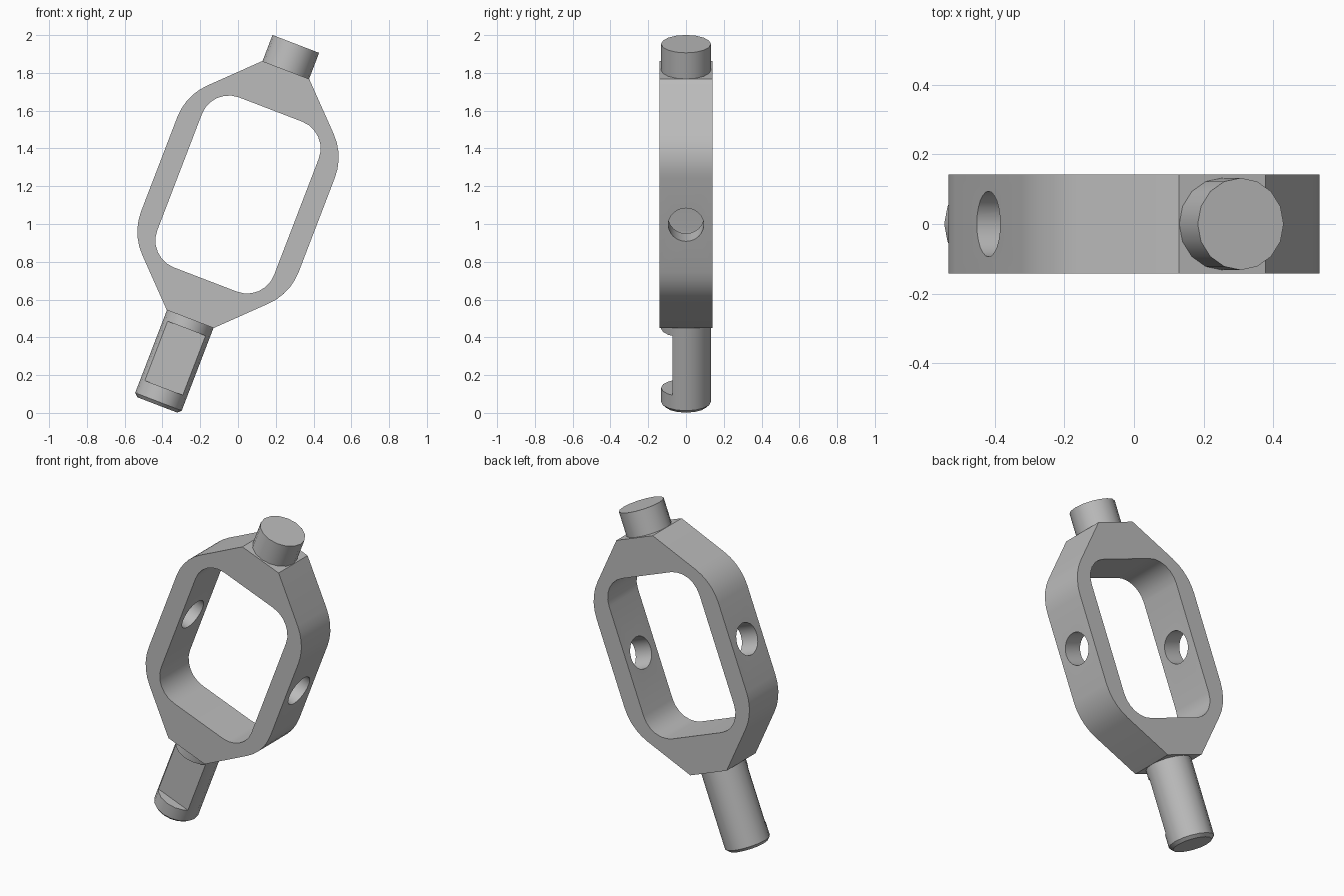
import bpy
import bmesh
import math
from mathutils import Matrix, Vector

TILT = math.radians(21)
CENTRE = (0, 0, 1.156)
DEPTH = 0.1415      # half thickness of the frame
SHAFT_R = 0.132

cube = bpy.data.objects.get("Cube")
if cube:
    bpy.data.objects.remove(cube, do_unlink=True)

grey = bpy.data.materials.new("steel_grey")
grey.use_nodes = True
colour = (0.5, 0.5, 0.5, 1)
grey.diffuse_color = colour
grey.node_tree.nodes["Principled BSDF"].inputs["Base Color"].default_value = colour


def make_object(name, bm):
    bmesh.ops.recalc_face_normals(bm, faces=bm.faces)
    mesh = bpy.data.meshes.new(name)
    bm.to_mesh(mesh)
    bm.free()
    mesh.materials.append(grey)
    obj = bpy.data.objects.new(name, mesh)
    bpy.context.collection.objects.link(obj)
    return obj


def fillet(corners, steps):
    """Round each (x, z, radius) corner of a closed polygon."""
    points = []
    for i, (x, z, r) in enumerate(corners):
        p = Vector((x, z))
        if r == 0:
            points.append(p)
            continue
        before = (Vector(corners[i - 1][:2]) - p).normalized()
        after = (Vector(corners[(i + 1) % len(corners)][:2]) - p).normalized()
        half = before.angle(after) / 2
        centre = p + (before + after).normalized() * (r / math.sin(half))
        start = p + before * (r / math.tan(half)) - centre
        end = p + after * (r / math.tan(half)) - centre
        sweep = math.pi - 2 * half
        for k in range(steps + 1):
            t = k / steps
            points.append(centre + (start * math.sin((1 - t) * sweep)
                                    + end * math.sin(t * sweep)) / math.sin(sweep))
    return points


def prism(name, points, depth):
    bm = bmesh.new()
    face = bm.faces.new([bm.verts.new((p.x, -depth, p.y)) for p in points])
    extruded = bmesh.ops.extrude_face_region(bm, geom=[face], use_keep_orig=True)
    verts = [v for v in extruded["geom"] if isinstance(v, bmesh.types.BMVert)]
    bmesh.ops.translate(bm, verts=verts, vec=(0, 2 * depth, 0))
    return make_object(name, bm)


def cylinder(name, radius, low, high, sides=16, axis="Z", chamfer=0.0):
    """Cylinder along an axis, with an optional chamfer at its low end."""
    bm = bmesh.new()
    spin = Matrix.Rotation(math.pi / 2, 4, "Y") if axis == "X" else Matrix()
    place = spin @ Matrix.Translation((0, 0, (low + high) / 2))
    bmesh.ops.create_cone(bm, cap_ends=True, segments=sides, radius1=radius,
                          radius2=radius, depth=high - low, matrix=place)
    if chamfer:
        rim = [e for e in bm.edges if all(v.co.z < low + 0.001 for v in e.verts)]
        bmesh.ops.bevel(bm, geom=rim, offset=chamfer, segments=1, affect="EDGES")
    return make_object(name, bm)


def box(name, low, high):
    bm = bmesh.new()
    low, high = Vector(low), Vector(high)
    place = Matrix.Translation((low + high) / 2) @ Matrix.Diagonal((*(high - low), 1))
    bmesh.ops.create_cube(bm, size=1, matrix=place)
    return make_object(name, bm)


def cut(obj, cutter):
    bpy.context.view_layer.objects.active = obj
    mod = obj.modifiers.new("cut", "BOOLEAN")
    mod.operation = "DIFFERENCE"
    mod.solver = "EXACT"
    mod.object = cutter
    bpy.ops.object.modifier_apply(modifier=mod.name)
    bpy.data.objects.remove(cutter, do_unlink=True)


# Open frame: chamfered outline, rounded window, cross hole through both sides
top, flat, side, blend = 0.706, 0.133, 0.447, 0.3
shoulder = top + flat - side
outline = [(flat, top, 0), (side, shoulder, blend),
           (side, -shoulder, blend), (flat, -top, 0)]
outline += [(-x, z, r) for x, z, r in reversed(outline)]
frame = prism("frame", fillet(outline, 5), DEPTH)
wx, wz, wr = 0.331, 0.482, 0.152
window = [(wx, wz, wr), (wx, -wz, wr), (-wx, -wz, wr), (-wx, wz, wr)]
cut(frame, prism("window_cutter", fillet(window, 6), DEPTH * 2))
cut(frame, cylinder("hole_cutter", 0.094, -0.7, 0.7, sides=24, axis="X"))

# Short boss on top
boss = cylinder("top_boss", SHAFT_R, top, 0.854)

# Long shaft below, with a flat notch on the front
shaft = cylinder("lower_shaft", SHAFT_R, -1.193, -top, chamfer=0.018)
cut(shaft, box("notch_cutter", (-0.3, -0.3, -1.096), (0.3, -0.072, -0.76)))

# Lean the whole part and shade it
for obj in (frame, boss, shaft):
    obj.location = CENTRE
    obj.rotation_euler = (0, TILT, 0)
    bpy.ops.object.select_all(action="DESELECT")
    obj.select_set(True)
    bpy.context.view_layer.objects.active = obj
    bpy.ops.object.shade_smooth_by_angle(angle=math.radians(30))
